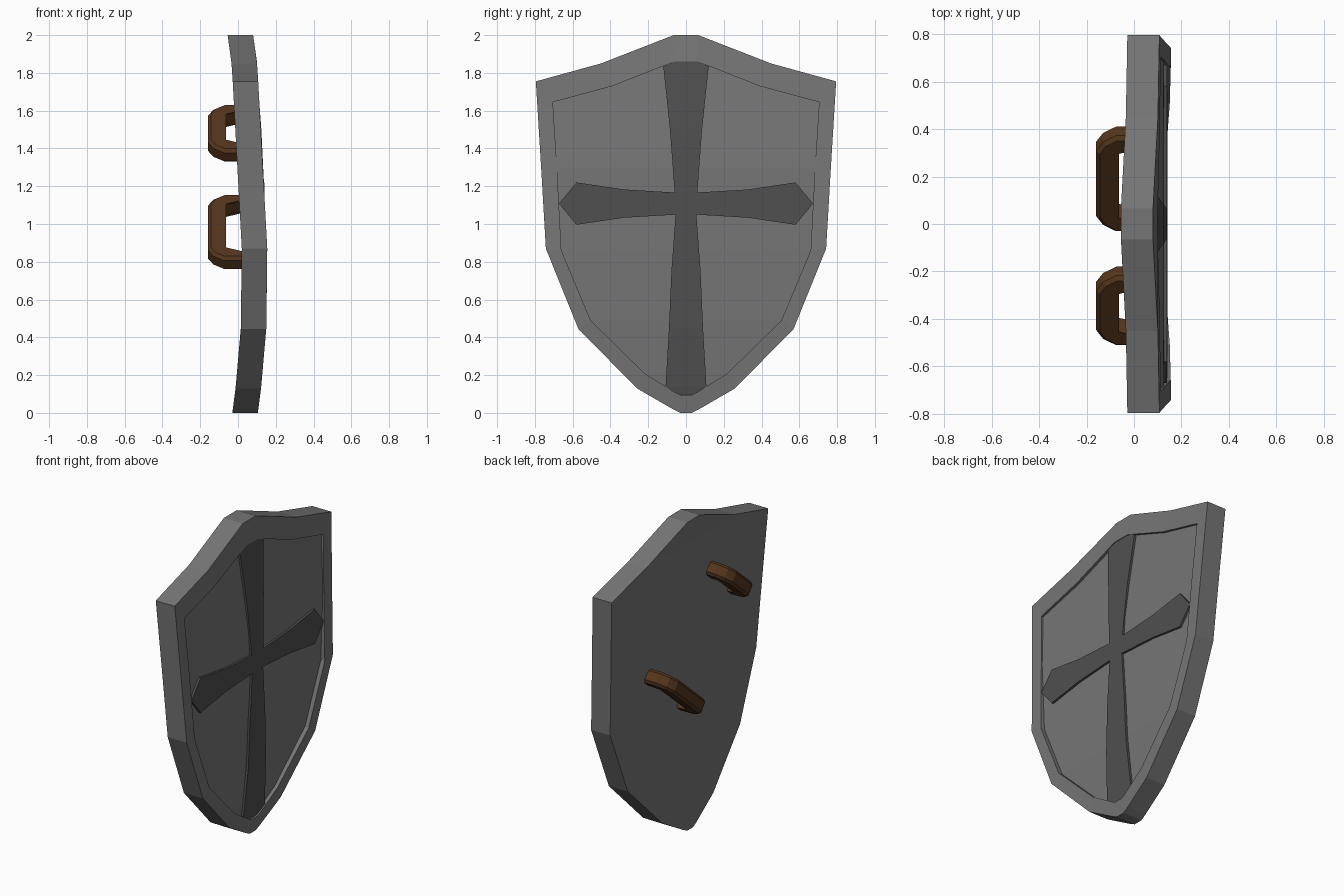
import bpy, bmesh
from math import sin, cos, radians

if "Cube" in bpy.data.objects:
    bpy.data.objects.remove(bpy.data.objects["Cube"])


def material(name, rgb):
    m = bpy.data.materials.new(name)
    m.diffuse_color = (*rgb, 1)
    m.use_nodes = True
    m.node_tree.nodes["Principled BSDF"].inputs["Base Color"].default_value = m.diffuse_color
    return m


steel = material("steel", (0.18, 0.18, 0.18))
dark_steel = material("dark_steel", (0.08, 0.08, 0.08))
leather = material("leather", (0.09, 0.037, 0.012))

# Side curve of the shield: (z, x) of the rim front and of the recessed panel
RIM = [(0, .105), (.13, .122), (.45, .15), (.87, .155), (1.755, .107), (1.86, .1), (2, .08)]
PANEL = [(0, .075), (.13, .1), (.45, .122), (.87, .127), (1.3, .125), (1.755, .09), (1.86, .082), (2, .06)]


def curve_x(table, z):
    for (z0, x0), (z1, x1) in zip(table, table[1:]):
        if z <= z1:
            return x0 + (x1 - x0) * (z - z0) / (z1 - z0)
    return table[-1][1]


def stacked_shell(name, layers, mat):
    """Each layer is (rungs, curve, offset); rungs are pairs of (y, z) points.
    Layers are joined around their outlines, the first and last are capped."""
    bm = bmesh.new()
    n = len(layers[0][0])
    loops = []
    for rungs, table, off in layers:
        pts = [r[0] for r in rungs] + [r[1] for r in reversed(rungs)]
        loops.append([bm.verts.new((curve_x(table, z) + off, y, z)) for y, z in pts])
    for a, b in zip(loops, loops[1:]):
        for i in range(2 * n):
            j = (i + 1) % (2 * n)
            bm.faces.new((a[i], a[j], b[j], b[i]))
    for lp in (loops[0], loops[-1]):
        for i in range(n - 1):
            bm.faces.new((lp[i], lp[i + 1], lp[-2 - i], lp[-1 - i]))
    return finish(name, bm, mat)


def finish(name, bm, mat):
    bmesh.ops.recalc_face_normals(bm, faces=bm.faces)
    me = bpy.data.meshes.new(name)
    bm.to_mesh(me)
    bm.free()
    me.materials.append(mat)
    ob = bpy.data.objects.new(name, me)
    bpy.context.collection.objects.link(ob)
    return ob


def mirrored(half):
    return [((y, z), (-y, z)) for y, z in half]


# Shield body with raised rim and recessed panel
outer = mirrored([(.065, 2), (.45, 1.85), (.795, 1.755), (.767, 1.3), (.742, .87),
                  (.57, .445), (.26, .13), (.07, .02), (.03, 0)])
inner = mirrored([(.06, 1.86), (.39, 1.73), (.705, 1.645), (.683, 1.3), (.66, .86),
                  (.505, .49), (.22, .21), (.06, .11), (.03, .095)])
stacked_shell("shield_body", [(outer, RIM, -.135), (outer, RIM, 0),
                              (inner, RIM, 0), (inner, PANEL, 0)], steel)

# Flared cross on the panel
upright = mirrored([(.06, 1.86), (.12, 1.835), (.085, 1.5), (.06, 1.17), (.055, 1.05),
                    (.077, .75), (.09, .45), (.108, .14), (.04, .097)])
stacked_shell("cross_upright", [(upright, PANEL, -.03), (upright, PANEL, .014)], dark_steel)
for side, s in (("left", -1), ("right", 1)):
    arm = [((s * y, 1.108 - h), (s * y, 1.108 + h))
           for y, h in [(.05, .058), (.33, .075), (.58, .112), (.67, .003)]]
    stacked_shell("cross_arm_" + side, [(arm, PANEL, -.03), (arm, PANEL, .014)], dark_steel)


# Diagonal grips on the back: a chamfered U profile given width
def grip(name, y, z, length, angle=radians(40.5), width=.09):
    h = length / 2
    half = [(h - .072, .04), (h, .04), (h, -.075), (h - .035, -.13), (h - .085, -.16)]
    prof = half + [(-u, x) for u, x in reversed(half)] + [(-h + .072, -.08), (h - .072, -.08)]
    bm = bmesh.new()
    c, s = cos(angle), sin(angle)
    sides = [[bm.verts.new((x, y + u * c - v * s, z + u * s + v * c)) for u, x in prof]
             for v in (-width / 2, width / 2)]
    a, b = sides
    n = len(prof)
    for i in range(n):
        j = (i + 1) % n
        bm.faces.new((a[i], a[j], b[j], b[i]))
    bm.faces.new(a)
    bm.faces.new(b)
    # soften the long edges along both sides
    rims = [e for e in bm.edges if (e.verts[0] in a) == (e.verts[1] in a)]
    bmesh.ops.bevel(bm, geom=rims, offset=.016, segments=1, affect='EDGES')
    finish(name, bm, leather)


grip("upper_grip", -.345, 1.48, .385)
grip("lower_grip", .19, .957, .53)
